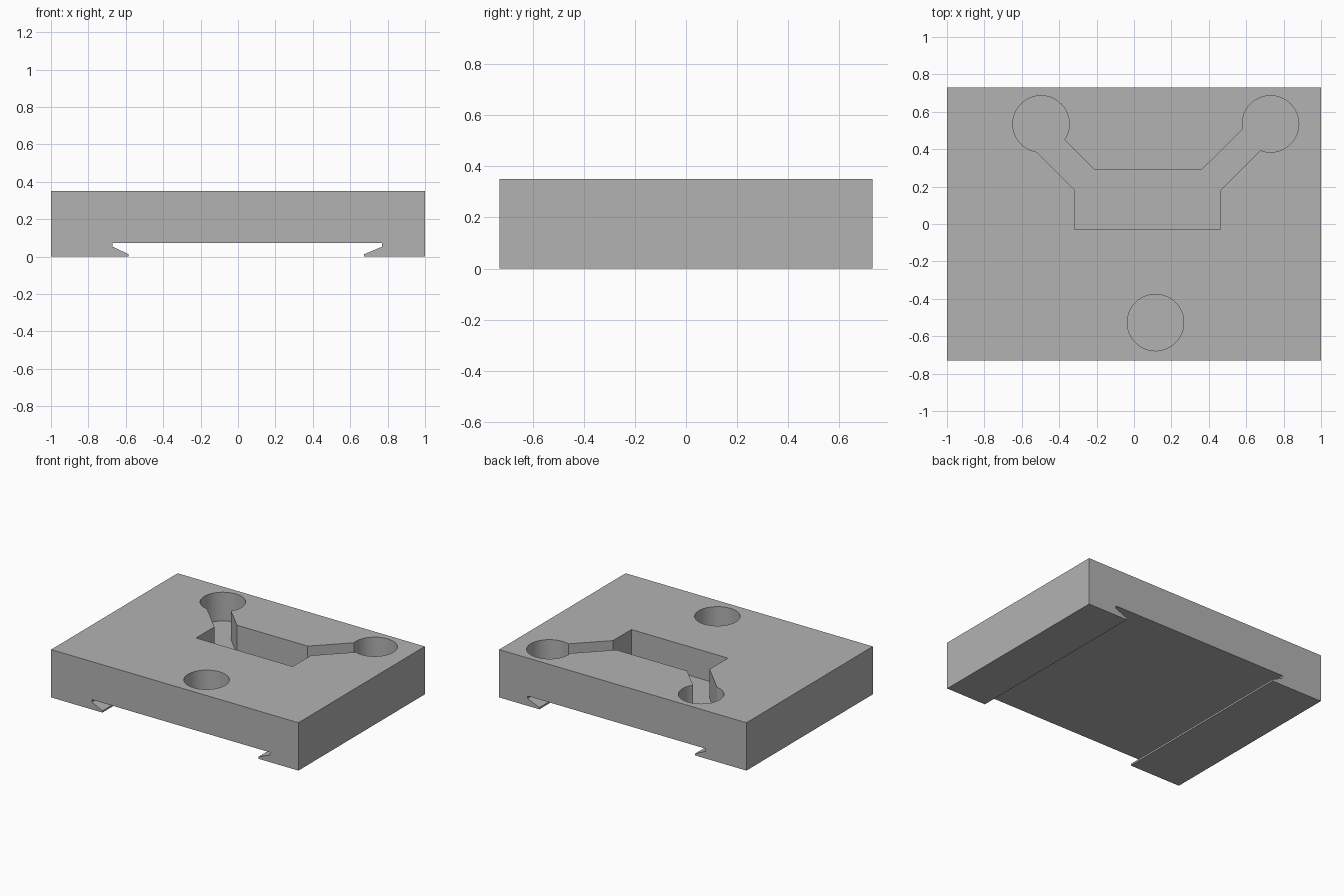
import bpy
import bmesh
from math import atan2, cos, sin, pi, radians
from mathutils import Matrix

if "Cube" in bpy.data.objects:
    bpy.data.objects.remove(bpy.data.objects["Cube"])

HALF_DEPTH, HEIGHT, FLOOR, HOLE_R = 0.73, 0.35, 0.14, 0.151

grey = bpy.data.materials.new("plain grey")
grey.use_nodes = True
grey.diffuse_color = (0.45, 0.45, 0.45, 1)
grey.node_tree.nodes["Principled BSDF"].inputs["Base Color"].default_value = grey.diffuse_color


def prism(name, outline, start, length, along_y=False):
    """Extrude a 2D outline along z, or an x-z outline along y."""
    bm = bmesh.new()
    face = bm.faces.new([bm.verts.new((u, v, start)) for u, v in outline])
    new = bmesh.ops.extrude_face_region(bm, geom=[face])["geom"]
    bmesh.ops.translate(bm, vec=(0, 0, length),
                        verts=[g for g in new if isinstance(g, bmesh.types.BMVert)])
    if along_y:
        bm.transform(Matrix.Rotation(pi / 2, 4, "X"))
    bmesh.ops.recalc_face_normals(bm, faces=bm.faces)
    mesh = bpy.data.meshes.new(name)
    bm.to_mesh(mesh)
    bm.free()
    mesh.materials.append(grey)
    obj = bpy.data.objects.new(name, mesh)
    bpy.context.collection.objects.link(obj)
    return obj


def arc(centre, first, last, steps=56):
    """Counter-clockwise arc between the directions of two points."""
    cx, cy = centre
    a = atan2(first[1] - cy, first[0] - cx)
    b = atan2(last[1] - cy, last[0] - cx)
    sweep = (b - a) % (2 * pi)
    return [(cx + HOLE_R * cos(a + sweep * i / steps),
             cy + HOLE_R * sin(a + sweep * i / steps)) for i in range(steps + 1)]


# Plate with the dovetail channel running front to back underneath
plate = prism("plate", [
    (-1, 0), (-0.585, 0), (-0.585, 0.013), (-0.67, 0.053), (-0.67, 0.072),
    (0.77, 0.072), (0.77, 0.053), (0.675, 0.013), (0.675, 0),
    (1, 0), (1, HEIGHT), (-1, HEIGHT)], -HALF_DEPTH, 2 * HALF_DEPTH, along_y=True)

# Pocket: a central recess with two diagonal channels ending in round holes
pocket_outline = [(-0.318, -0.03), (0.463, -0.03), (0.463, 0.182)]
pocket_outline += arc((0.73, 0.535), (0.677, 0.395), (0.58, 0.508))
pocket_outline += [(0.361, 0.289), (-0.211, 0.289)]
pocket_outline += arc((-0.497, 0.535), (-0.372, 0.45), (-0.521, 0.385))
pocket_outline += [(-0.318, 0.182)]

# Separate round hole near the front
hole_outline = [(0.115 + HOLE_R * cos(2 * pi * i / 64),
                 -0.527 + HOLE_R * sin(2 * pi * i / 64)) for i in range(64)]

# Cut both recesses into the top
for name, outline in (("pocket_cutter", pocket_outline), ("hole_cutter", hole_outline)):
    cutter = prism(name, outline, FLOOR, HEIGHT)
    cutter.hide_render = True
    cut = plate.modifiers.new(name, "BOOLEAN")
    cut.operation, cut.solver, cut.object = "DIFFERENCE", "EXACT", cutter
    bpy.context.view_layer.objects.active = plate
    bpy.ops.object.modifier_apply(modifier=cut.name)
    bpy.data.objects.remove(cutter)

# Smooth hole walls, sharp corners
bpy.ops.object.select_all(action="DESELECT")
plate.select_set(True)
bpy.context.view_layer.objects.active = plate
bpy.ops.object.shade_smooth_by_angle(angle=radians(30))
